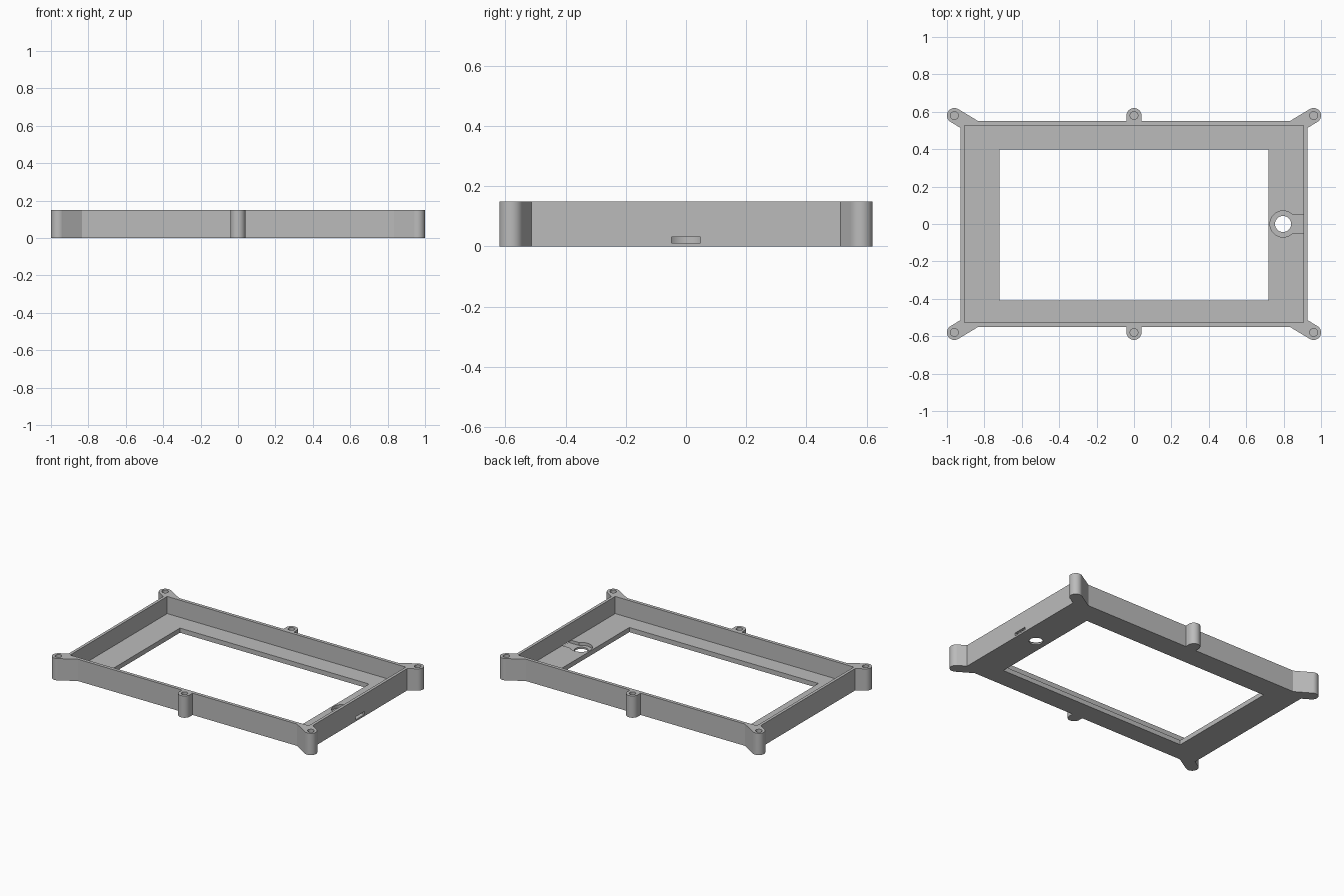
import bpy
import math

HEIGHT = 0.15
FLOOR = 0.032       # thickness of the base plate
BOSS_R = 0.04

cube = bpy.data.objects.get("Cube")
if cube:
    bpy.data.objects.remove(cube, do_unlink=True)

grey = bpy.data.materials.new("plain grey")
grey.use_nodes = True
grey.diffuse_color = (0.5, 0.5, 0.5, 1)
grey.node_tree.nodes["Principled BSDF"].inputs["Base Color"].default_value = (0.5, 0.5, 0.5, 1)


def box(name, x0, x1, y0, y1, z0, z1, angle=0, pivot=(0, 0)):
    """Box given by its limits, turned about z around a pivot."""
    bpy.ops.mesh.primitive_cube_add(size=1)
    ob = bpy.context.object
    ob.name = name
    for v in ob.data.vertices:
        v.co.x = x1 if v.co.x > 0 else x0
        v.co.y = y1 if v.co.y > 0 else y0
        v.co.z = z1 if v.co.z > 0 else z0
    ob.location = (pivot[0], pivot[1], 0)
    ob.rotation_euler.z = angle
    ob.data.materials.append(grey)
    return ob


def cylinder(name, x, y, r, z0, z1):
    bpy.ops.mesh.primitive_cylinder_add(vertices=48, radius=r, depth=z1 - z0,
                                        location=(x, y, (z0 + z1) / 2))
    ob = bpy.context.object
    ob.name = name
    ob.data.materials.append(grey)
    return ob


def combine(target, tool, operation):
    """Apply a boolean and throw the tool away."""
    mod = target.modifiers.new(operation.lower(), 'BOOLEAN')
    mod.operation = operation
    mod.solver = 'EXACT'
    mod.object = tool
    bpy.context.view_layer.objects.active = target
    bpy.ops.object.modifier_apply(modifier=mod.name)
    bpy.data.objects.remove(tool, do_unlink=True)


# Outer block of the tray
frame = box("bezel_frame", -0.927, 0.927, -0.55, 0.55, 0, HEIGHT)

# Screw bosses: four on diagonal arms, two in the middle of the long sides
bosses = [(sx * 0.96, sy * 0.58) for sx in (-1, 0, 1) for sy in (-1, 1)]
for x, y in bosses:
    inward = math.atan2(-y, -x)
    arm_length = 0.15 if x else 0.06
    arm = box("boss_arm", 0, arm_length, -BOSS_R, BOSS_R, 0, HEIGHT, inward, (x, y))
    combine(arm, cylinder("boss_post", x, y, BOSS_R, 0, HEIGHT), 'UNION')
    combine(frame, arm, 'UNION')

# Cavity and display window
combine(frame, box("cavity", -0.907, 0.907, -0.527, 0.527, FLOOR, 0.3), 'DIFFERENCE')
combine(frame, box("window", -0.72, 0.718, -0.41, 0.398, -0.1, 0.1), 'DIFFERENCE')

# Button recess, through hole and the slot leading out of the side wall
combine(frame, cylinder("recess", 0.797, 0, 0.07, 0.012, 0.06), 'DIFFERENCE')
combine(frame, box("side_slot", 0.8, 1.1, -0.048, 0.048, 0.012, FLOOR), 'DIFFERENCE')
combine(frame, cylinder("button_hole", 0.797, 0, 0.043, -0.1, 0.1), 'DIFFERENCE')

# Blind screw holes
for x, y in bosses:
    combine(frame, cylinder("screw_hole", x, y, 0.021, 0.03, 0.3), 'DIFFERENCE')

# Smooth curved walls, sharp edges elsewhere
bpy.ops.object.select_all(action='DESELECT')
frame.select_set(True)
bpy.context.view_layer.objects.active = frame
bpy.ops.object.shade_smooth_by_angle(angle=math.radians(25))
